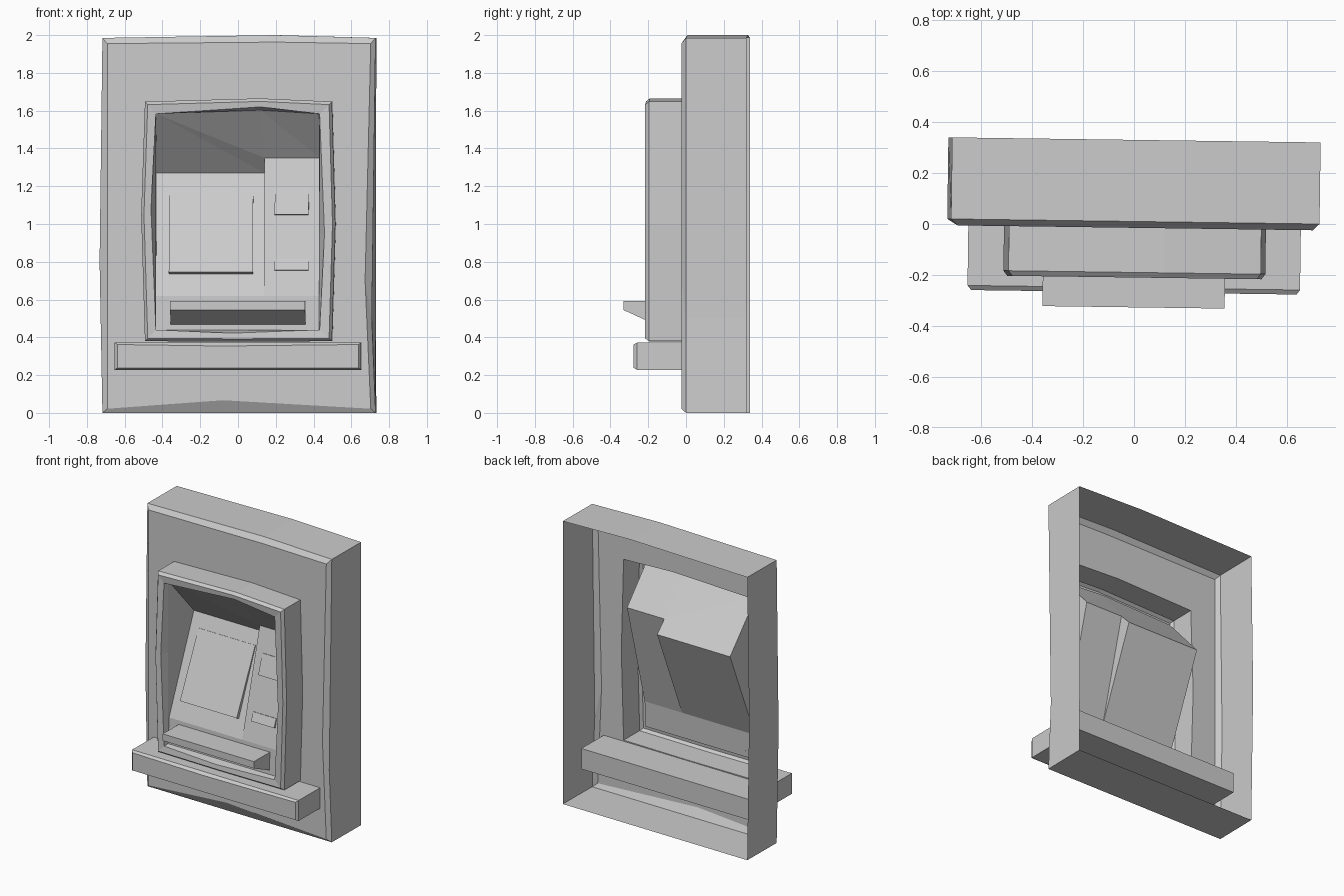
import bpy
from math import hypot

if "Cube" in bpy.data.objects:
    bpy.data.objects.remove(bpy.data.objects["Cube"])

YAW = -0.0137  # the whole machine is turned very slightly


def make(name, verts, faces):
    me = bpy.data.meshes.new(name)
    me.from_pydata(verts, [], faces)
    me.validate()
    ob = bpy.data.objects.new(name, me)
    ob.rotation_euler.z = YAW
    bpy.context.collection.objects.link(ob)
    return ob


def ring(y, l, r, b, t, bulge=(0, 0, 0, 0), mid=(0, 0), side_z=None):
    """8-point outline: corners plus pushed mid points (left, right, bottom, top)."""
    bl, br, bb, bt = bulge
    zl, zr = side_z or ((b + t) / 2, (b + t) / 2)
    return [(l, y, t), (mid[1], y, t + bt), (r, y, t), (r + br, y, zr),
            (r, y, b), (mid[0], y, b + bb), (l, y, b), (l + bl, y, zl)]


def loft(name, rings, caps=False):
    n = len(rings[0])
    verts = [p for rg in rings for p in rg]
    faces = []
    for k in range(len(rings) - 1):
        for i in range(n):
            j = (i + 1) % n
            faces.append((k*n + i, (k + 1)*n + i, (k + 1)*n + j, k*n + j))
    if caps:
        faces.append(tuple(range(n)))
        faces.append(tuple(range(len(verts) - 1, len(verts) - n - 1, -1)))
    return make(name, verts, faces)


def prism(name, x0, x1, prof):
    """Extrude a (y, z) profile along x."""
    n = len(prof)
    verts = [(x, y, z) for x in (x0, x1) for y, z in prof]
    faces = [(i, i + n, (i + 1) % n + n, (i + 1) % n) for i in range(n)]
    faces += [tuple(range(n)), tuple(range(2*n - 1, n - 1, -1))]
    return make(name, verts, faces)


# outer casing: open-backed shell with a chamfered front and a window for the surround
WIN = dict(l=-.49, r=.5, b=.38, t=1.648, bulge=(-.02, .018, -.003, .017),
           mid=(0, .12), side_z=(1.05, 1.0))
loft("casing", [
    ring(.33, -.718, .728, 0, 1.985, (-.015, -.003, 0, .015), (-.08, .2), (1.0, .5)),
    ring(.01, -.718, .728, 0, 1.985, (-.015, -.02, 0, .015), (-.08, .2), (.8, .5)),
    ring(-.015, -.692, .703, .022, 1.955, (0, -.03, .045, .008), (-.08, .2), (.75, .7)),
    ring(-.015, **WIN)])

# window surround: raised frame with chamfered edge and bulged opening
X, TOP, SILL = .432, 1.583, .44
surround = [
    ring(-.015, **WIN),
    ring(-.19, **WIN),
    ring(-.21, -.475, .485, .395, 1.632, (-.02, .018, -.003, .017), (0, .12), (1.05, 1.0)),
    ring(-.205, -X, X + .003, SILL, TOP, (-.026, .026, -.018, .037), (-.03, .12), (1.08, .95)),
    ring(-.16, -X, X, SILL, TOP, (0, 0, 0, .02), (-.03, .12), (1.08, .95))]
loft("surround", surround)

# recess: sloping left and right control panels, fascia band, side walls and hood
JY, JZ = -.15, .62          # fold line where panels meet the fascia
LY, LZ = .12, 1.27          # top of left panel
RY, RZ = .042, 1.35         # top of right panel
S = .14                     # split between panels
rv = [(-X, -.16, TOP), (.12, -.16, TOP + .02), (X, -.16, TOP),          # 0-2
      (X, -.16, SILL), (-X, -.16, SILL),                                # 3-4
      (-X, JY, JZ), (S, JY, JZ), (X, JY, JZ),                           # 5-7
      (-X, LY, LZ), (S, LY, LZ), (S, RY, RZ), (X, RY, RZ)]              # 8-11
make("recess", rv, [
    (4, 3, 7, 6, 5), (5, 6, 9, 8), (6, 7, 11, 10), (6, 10, 9),
    (0, 4, 5, 8), (2, 11, 7, 3),
    (0, 8, 9), (0, 9, 10), (0, 10, 1), (1, 10, 11), (1, 11, 2)])


def plate(name, x0, x1, z0, z1, top, low, high):
    """Thin plate on a sloping panel, raised by low / high at its two ends."""
    dy, dz = top[0] - JY, top[1] - JZ
    ln = hypot(dy, dz)
    ny, nz = -dz / ln, dy / ln
    prof = []
    for z, h in ((z0, 0), (z0, low), (z1, high), (z1, 0)):
        prof.append((JY + dy*(z - JZ)/dz + ny*h, z + nz*h))
    prism(name, x0, x1, prof)


# screen and the two slots
plate("screen", -.365, .08, .735, 1.178, (LY, LZ), .025, .006)
plate("card_slot", .195, .375, 1.048, 1.187, (RY, RZ), .014, .006)
plate("receipt_slot", .195, .375, .753, .813, (RY, RZ), .014, .006)

# dispenser tray
prism("tray", -.355, .36, [(-.152, .593), (-.327, .593), (-.327, .545), (-.158, .468)])

# shelf: long bar running through the casing, chamfered front
shelf_args = dict(l=-.65, r=.655, b=.228, t=.372, mid=(-.23, .1))
loft("shelf", [
    ring(.23, **shelf_args),
    ring(-.25, **shelf_args),
    ring(-.268, -.635, .642, .238, .362, (0, 0, 0, -.008), (.3, -.08))], caps=True)
